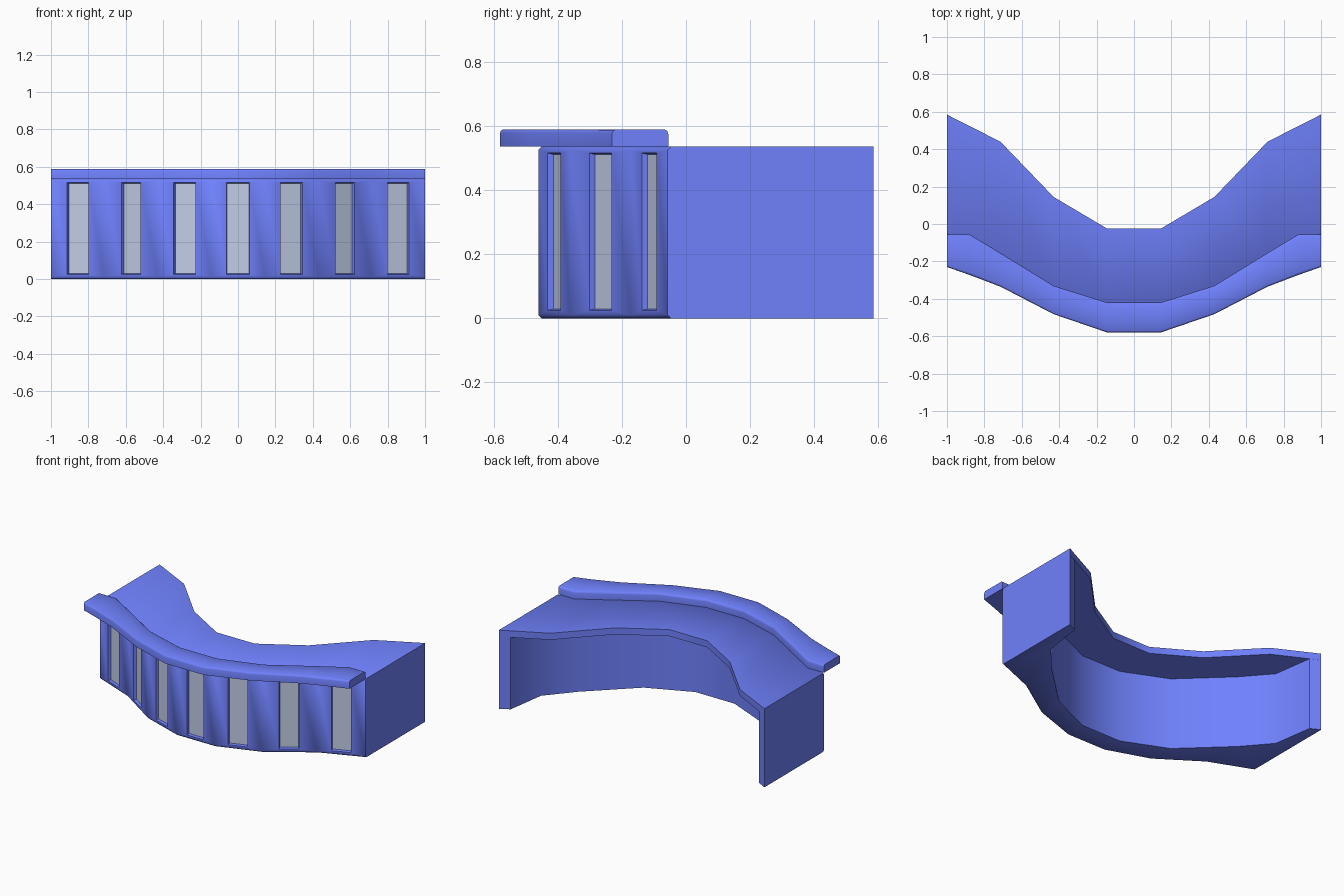
import bpy, bmesh
from mathutils import Vector

if "Cube" in bpy.data.objects:
    bpy.data.objects.remove(bpy.data.objects["Cube"])


def material(name, rgb):
    m = bpy.data.materials.new(name)
    m.diffuse_color = (*rgb, 1)
    m.use_nodes = True
    m.node_tree.nodes["Principled BSDF"].inputs["Base Color"].default_value = m.diffuse_color
    return m


BLUE = material("blue_paint", (0.16, 0.22, 0.98))
PALE = material("pale_panel", (0.54, 0.61, 0.8))


def mirrored(half):
    """Half path from the right end to the middle, completed on the left."""
    return half + [(-x, y) for x, y in reversed(half)]


def loft(bm, rings):
    """Join closed cross-sections; returns the faces by profile edge."""
    vs = [[bm.verts.new(p) for p in r] for r in rings]
    n = len(vs[0])
    sides = [[] for _ in range(n)]
    for a, b in zip(vs, vs[1:]):
        for k in range(n):
            j = (k + 1) % n
            sides[k].append(bm.faces.new((a[k], a[j], b[j], b[k])))
    return vs, sides


def finish(bm, name, angle):
    me = bpy.data.meshes.new(name)
    bm.to_mesh(me)
    bm.free()
    ob = bpy.data.objects.new(name, me)
    bpy.context.collection.objects.link(ob)
    me.materials.append(BLUE)
    me.materials.append(PALE)
    bpy.ops.object.select_all(action='DESELECT')
    ob.select_set(True)
    bpy.context.view_layer.objects.active = ob
    bpy.ops.object.shade_smooth_by_angle(angle=angle)
    return ob


# Hollow desk body: front wall, end walls and worktop with an open back
TOP, UNDER, SOFT = 0.535, 0.49, 0.01
outer = mirrored([(1, .585), (1, -.057), (.714, -.172), (.43, -.362), (.143, -.46)])
inner = mirrored([(.935, .55), (.895, .28), (.74, .1), (.445, -.18), (.147, -.31)])
back = mirrored([(1, .585), (.857, .5125), (.714, .44), (.43, .145), (.143, -.025)])
rings = []
for o, i, b in zip(outer, inner, back):
    s = 0 if o[1] > 0 else SOFT          # softened front edges
    x, y = o
    rings.append([(x, y, SOFT), (x, y, TOP - SOFT), (x, y + s, TOP), (*b, TOP),
                  (*b, UNDER), (*i, UNDER), (*i, 0), (x, y + s, 0)])
bm = bmesh.new()
vs, sides = loft(bm, rings)
bm.faces.new([vs[0][k] for k in (7, 6, 5, 4)])
bm.faces.new([vs[-1][k] for k in (4, 5, 6, 7)])
bmesh.ops.recalc_face_normals(bm, faces=bm.faces)
if sides[0][4].normal.y > 0:
    bmesh.ops.reverse_faces(bm, faces=bm.faces)

# Tall recessed pale panels, one in each front facet
for f in sides[0][1:-1]:
    f.normal_update()
    mid = f.calc_center_median()
    tang = Vector((0, 0, 1)).cross(f.normal).normalized()
    bmesh.ops.inset_individual(bm, faces=[f], thickness=0.015)
    for v in f.verts:
        s = 1 if (v.co - mid).dot(tang) > 0 else -1
        z = 0.515 if v.co.z > mid.z else 0.025
        v.co = mid + tang * s * 0.062
        v.co.z = z
    f.normal_update()
    n = f.normal.copy()
    bmesh.ops.inset_individual(bm, faces=[f], thickness=0.006)
    for v in f.verts:
        v.co -= n * 0.018
    f.material_index = 1
bm.normal_update()
finish(bm, "desk_body", 0.85)

# Raised counter ledge with rounded edges overhanging the front
rim_out = mirrored([(1, -.23), (.88, -.272), (.714, -.335), (.43, -.482), (.143, -.58)])
rim_in = mirrored([(1, -.055), (.88, -.055), (.714, -.155), (.43, -.33), (.143, -.42)])
profile = [(0, .535), (0, .577), (.02, .585), (.06, .589),
           (.93, .589), (.98, .584), (1, .574), (1, .535)]
rings = []
for o, i in zip(rim_out, rim_in):
    o, i = Vector(o), Vector(i)
    rings.append([(*o.lerp(i, t), z) for t, z in profile])
bm = bmesh.new()
vs, sides = loft(bm, rings)
bm.faces.new(vs[0])
bm.faces.new(vs[-1])
bmesh.ops.recalc_face_normals(bm, faces=bm.faces)
finish(bm, "counter_ledge", 0.8)
